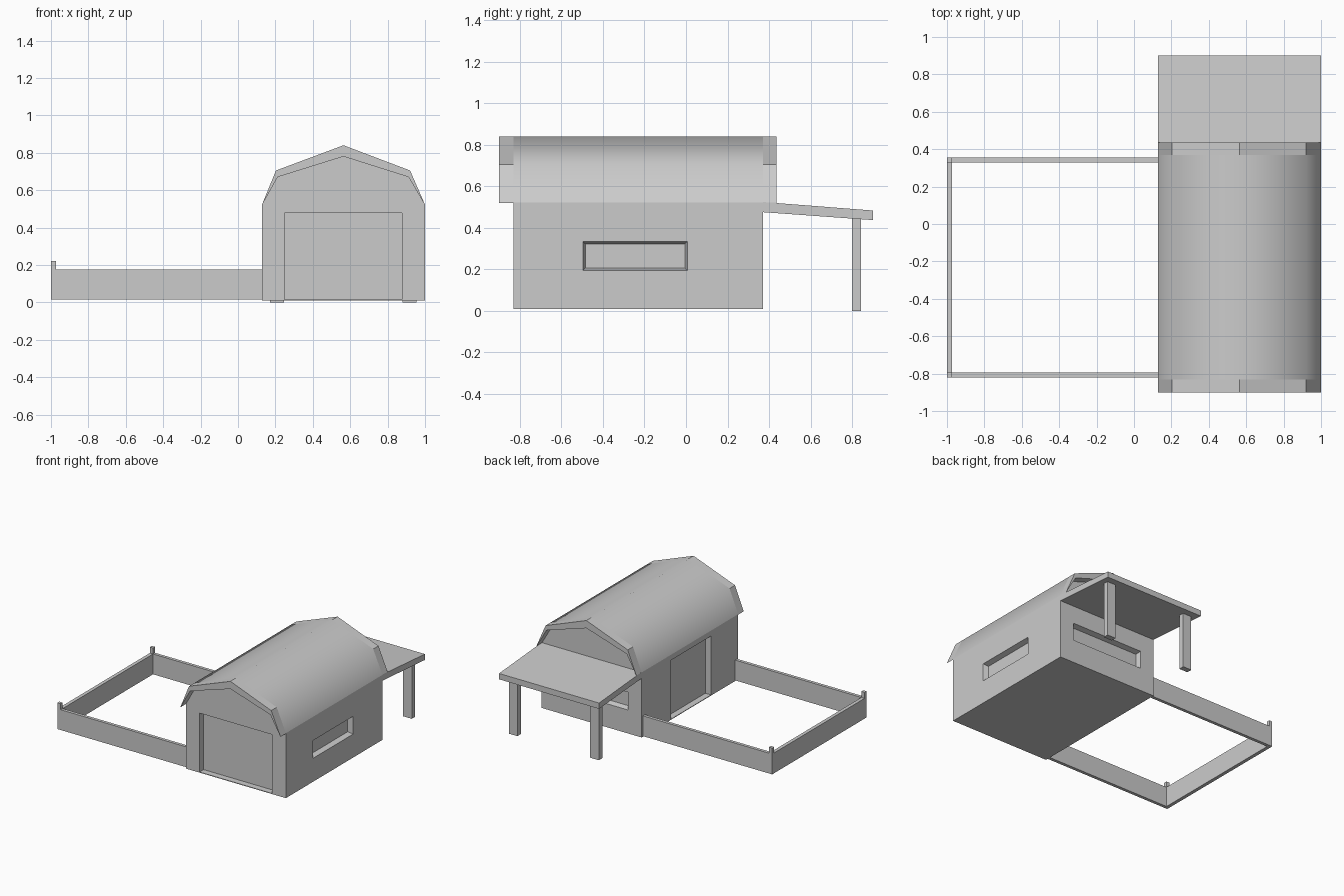
import bpy, bmesh
from mathutils import Vector

if "Cube" in bpy.data.objects:
    bpy.data.objects.remove(bpy.data.objects["Cube"])


def make_object(name, bm):
    bmesh.ops.recalc_face_normals(bm, faces=bm.faces[:])
    mesh = bpy.data.meshes.new(name)
    bm.to_mesh(mesh)
    bm.free()
    obj = bpy.data.objects.new(name, mesh)
    bpy.context.collection.objects.link(obj)
    return obj


def extrude(name, points, offset, smooth=lambda n: False):
    """Extrude a closed planar outline along an offset vector."""
    bm = bmesh.new()
    face = bm.faces.new([bm.verts.new(p) for p in points])
    ext = bmesh.ops.extrude_face_region(bm, geom=[face], use_keep_orig=True)
    moved = [v for v in ext["geom"] if isinstance(v, bmesh.types.BMVert)]
    bmesh.ops.translate(bm, verts=moved, vec=offset)
    bmesh.ops.recalc_face_normals(bm, faces=bm.faces[:])
    for f in bm.faces:
        f.normal_update()
        f.smooth = smooth(f.normal)
    return make_object(name, bm)


def box(name, x0, x1, y0, y1, z0, z1):
    return extrude(name, [(x0, y0, z0), (x1, y0, z0), (x1, y1, z0), (x0, y1, z0)],
                   (0, 0, z1 - z0))


def recess(target, centre, half_u, half_v, inward, taper):
    """Sink a pocket into a wall, its floor smaller than its mouth by taper."""
    inward = Vector(inward)
    along = Vector((abs(inward.y), abs(inward.x), 0)).normalized()
    up = Vector((0, 0, 1))
    bm = bmesh.new()
    rings = []
    for t in (-1, 1):
        rings.append([bm.verts.new(Vector(centre) + inward * t
                                   + along * a * (half_u - taper * t)
                                   + up * b * (half_v - taper * t))
                      for a, b in ((-1, -1), (1, -1), (1, 1), (-1, 1))])
    for r in rings:
        bm.faces.new(r)
    for i in range(4):
        j = (i + 1) % 4
        bm.faces.new((rings[0][i], rings[0][j], rings[1][j], rings[1][i]))
    cutter = make_object("recess_cutter", bm)
    cutter.hide_render = True
    mod = target.modifiers.new("recess", "BOOLEAN")
    mod.operation = "DIFFERENCE"
    mod.solver = "EXACT"
    mod.object = cutter
    bpy.context.view_layer.objects.active = target
    bpy.ops.object.modifier_apply(modifier=mod.name)
    bpy.data.objects.remove(cutter)


# Gambrel roof profiles (x, z)
outer = [(0.128, 0.522), (0.203, 0.705), (0.564, 0.84), (0.92, 0.705), (1.0, 0.522)]
inner = [(0.128, 0.519), (0.212, 0.67), (0.564, 0.78), (0.912, 0.67), (1.0, 0.519)]
FRONT, BACK = -0.832, 0.37

# Barn body with softly shaded roof faces
outline = [(0.128, 0.01)] + outer + [(1.0, 0.01)]
body = extrude("barn_body", [(x, FRONT, z) for x, z in outline], (0, BACK - FRONT, 0),
               smooth=lambda n: n.z > 0.1)

# Doors on the front and left, windows on the right and back
recess(body, (0.5625, FRONT, 0.247), 0.3145, 0.232, (0, 0.05, 0), 0)
recess(body, (0.128, -0.245, 0.247), 0.25, 0.232, (0.05, 0, 0), 0)
recess(body, (1.0, -0.245, 0.265), 0.252, 0.07, (-0.04, 0, 0), 0.012)
recess(body, (0.5625, BACK, 0.265), 0.3145, 0.07, (0, -0.04, 0), 0.012)

# Roof overhangs at both gables
band = outer + inner[::-1]
for name, y0, y1 in (("front_overhang", -0.9, FRONT), ("back_overhang", BACK, 0.435)):
    extrude(name, [(x, y0, z) for x, z in band], (0, y1 - y0, 0))

# Sloping back canopy and its posts
extrude("canopy", [(0.128, BACK, 0.476), (0.128, 0.9, 0.438), (0.128, 0.9, 0.484),
                   (0.128, BACK, 0.525)], (0.872, 0, 0))
for i, x in enumerate((0.17, 0.88)):
    box(f"canopy_post_{i + 1}", x, x + 0.075, 0.80, 0.843, 0, 0.445)

# Yard fence with raised corner posts
FX, T = -1.0, 0.028
box("left_fence", FX, FX + T, -0.795, 0.33, 0.015, 0.175)
for side, y0, y1 in (("front", -0.82, -0.795), ("back", 0.33, 0.355)):
    box(f"{side}_fence", FX + T, 0.128, y0, y1, 0.015, 0.175)
    box(f"{side}_fence_post", FX, FX + T, y0, y1, 0.015, 0.222)
